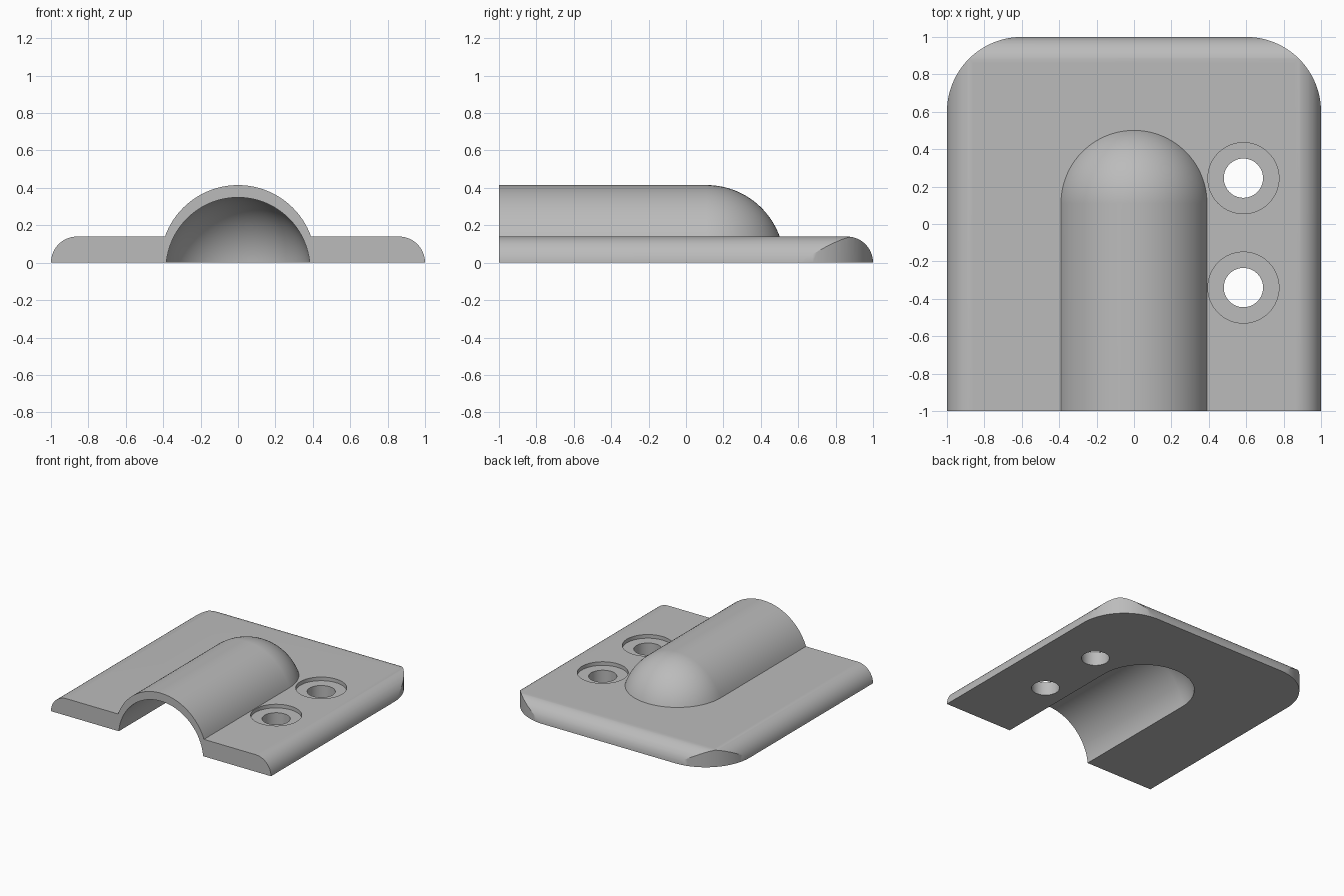
import bpy, bmesh, math
from mathutils import Vector

cube = bpy.data.objects.get("Cube")
if cube:
    bpy.data.objects.remove(cube, do_unlink=True)

THICK = 0.14      # plate thickness and edge rounding radius
CORNER = 0.4      # plan radius of the two back corners
DOME_Y = 0.11     # where the hump turns into its rounded end

grey = bpy.data.materials.new("plain grey")
grey.use_nodes = True
colour = (0.5, 0.5, 0.5, 1)
grey.diffuse_color = colour
grey.node_tree.nodes["Principled BSDF"].inputs["Base Color"].default_value = colour


def finish(name, bm):
    bmesh.ops.recalc_face_normals(bm, faces=bm.faces)
    mesh = bpy.data.meshes.new(name)
    bm.to_mesh(mesh)
    bm.free()
    mesh.materials.append(grey)
    obj = bpy.data.objects.new(name, mesh)
    bpy.context.collection.objects.link(obj)
    return obj


def arc(cx, cy, r, start, end, steps):
    angles = [math.radians(start + (end - start) * i / steps) for i in range(steps + 1)]
    return [(cx + r * math.cos(a), cy + r * math.sin(a)) for a in angles]


def prism(name, points, place, direction):
    """Extrude a 2D outline; place turns (u, v) into a 3D point."""
    bm = bmesh.new()
    face = bm.faces.new([bm.verts.new(place(u, v)) for u, v in points])
    new = bmesh.ops.extrude_face_region(bm, geom=[face])["geom"]
    verts = [g for g in new if isinstance(g, bmesh.types.BMVert)]
    bmesh.ops.translate(bm, verts=verts, vec=Vector(direction))
    return finish(name, bm)


def bullet(name, radius, z, start, sides=96, rings=24):
    """Cylinder along y with a hemispherical back end."""
    bm = bmesh.new()
    stations = [(start, radius)]
    stations += [(DOME_Y + y, r) for r, y in arc(0, 0, radius, 0, 90, rings)[:-1]]
    loops = []
    for y, r in stations:
        loops.append([bm.verts.new((px, y, pz)) for px, pz in arc(0, z, r, 0, 360, sides)[:-1]])
    tip = bm.verts.new((0, DOME_Y + radius, z))
    bm.faces.new(loops[0])
    for i in range(sides):
        j = (i + 1) % sides
        for a, b in zip(loops, loops[1:]):
            bm.faces.new((a[i], a[j], b[j], b[i]))
        bm.faces.new((loops[-1][i], loops[-1][j], tip))
    return finish(name, bm)


def combine(target, other, operation):
    mod = target.modifiers.new("combine", "BOOLEAN")
    mod.operation = operation
    mod.solver = "EXACT"
    mod.object = other
    bpy.context.view_layer.objects.active = target
    bpy.ops.object.modifier_apply(modifier=mod.name)
    bpy.data.objects.remove(other, do_unlink=True)


# Plate with rounded long edges
inner = 1 - THICK
section = arc(inner, 0, THICK, 0, 90, 20) + arc(-inner, 0, THICK, 90, 180, 20)
plate = prism("mounting_plate", section, lambda u, v: (u, -1, v), (0, 2, 0))

# Rounded back edge
back = arc(inner, 0, THICK, 0, 90, 20) + [(-1.5, THICK), (-1.5, -0.2), (1, -0.2)]
combine(plate, prism("back_edge", back, lambda u, v: (-1.5, u, v), (3, 0, 0)), "INTERSECT")

# Vertical rounded back corners
c = 1 - CORNER
plan = arc(c, c, CORNER, 0, 90, 24) + arc(-c, c, CORNER, 90, 180, 24) + [(-1, -1.5), (1, -1.5)]
combine(plate, prism("corner_outline", plan, lambda u, v: (u, v, -0.5), (0, 0, 1)), "INTERSECT")

# Half-round hump with domed end
hump = bullet("hump", 0.415, 0, -1)
box = [(-1.5, 0), (1.5, 0), (1.5, 1), (-1.5, 1)]
combine(hump, prism("upper_half", box, lambda u, v: (u, -1.5, v), (0, 3, 0)), "INTERSECT")
combine(plate, hump, "UNION")

# Cavity under the hump, open at the front
combine(plate, bullet("cavity", 0.385, -0.036, -1.5), "DIFFERENCE")

# Two counterbored screw holes
for y in (0.245, -0.34):
    for radius, floor in ((0.19, 0.11), (0.105, -0.2)):
        circle = arc(0.585, y, radius, 0, 360, 64)[:-1]
        cutter = prism("hole_cutter", circle, lambda u, v: (u, v, floor), (0, 0, 0.5))
        combine(plate, cutter, "DIFFERENCE")

# Smooth curves, crisp edges
for obj in bpy.context.selected_objects:
    obj.select_set(False)
plate.select_set(True)
bpy.context.view_layer.objects.active = plate
bpy.ops.object.shade_smooth_by_angle(angle=math.radians(25))
weighted = plate.modifiers.new("even shading", "WEIGHTED_NORMAL")
weighted.keep_sharp = True
